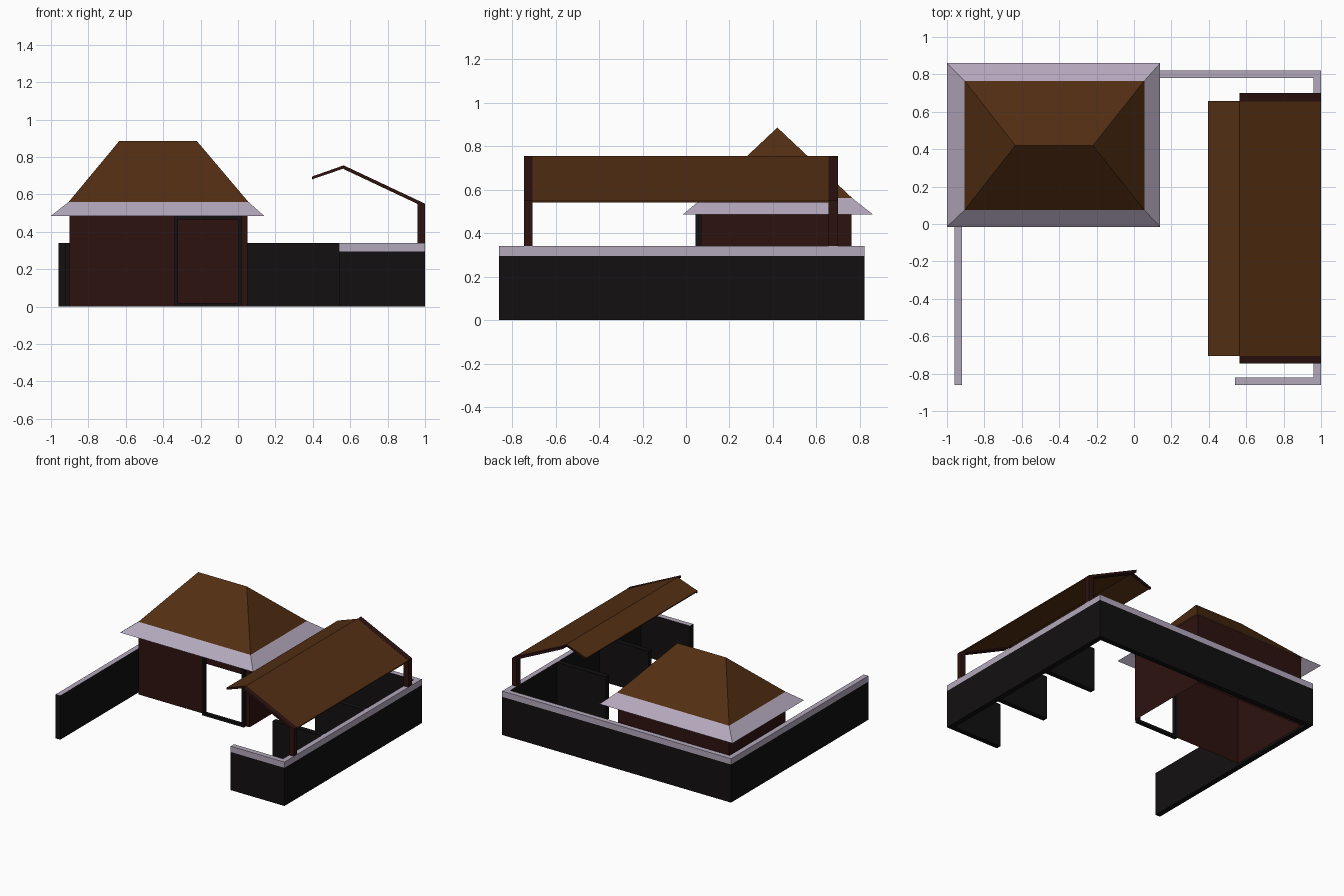
import bpy

if "Cube" in bpy.data.objects:
    bpy.data.objects.remove(bpy.data.objects["Cube"])


def material(name, rgb):
    m = bpy.data.materials.new(name)
    m.diffuse_color = (*rgb, 1)
    m.use_nodes = True
    m.node_tree.nodes["Principled BSDF"].inputs["Base Color"].default_value = m.diffuse_color
    return m


BROWN = material("roof_brown", (0.085, 0.027, 0.006))
RED = material("dark_red_wood", (0.026, 0.006, 0.005))
BLACK = material("dark_wall", (0.006, 0.005, 0.005))
LILAC = material("pale_trim", (0.45, 0.39, 0.50))


def mesh(name, verts, faces, *mats, slots=None):
    me = bpy.data.meshes.new(name)
    me.from_pydata(verts, [], faces)
    for m in mats:
        me.materials.append(m)
    if slots:
        for p, s in zip(me.polygons, slots):
            p.material_index = s
    me.update()
    ob = bpy.data.objects.new(name, me)
    bpy.context.collection.objects.link(ob)
    return ob


def box(name, x0, x1, y0, y1, z0, z1, mat):
    v = [(x, y, z) for z in (z0, z1) for x, y in ((x0, y0), (x1, y0), (x1, y1), (x0, y1))]
    f = [(3, 2, 1, 0), (4, 5, 6, 7)] + [(i, (i + 1) % 4, (i + 1) % 4 + 4, i + 4) for i in range(4)]
    return mesh(name, v, f, mat)


def prism(name, profile, y0, y1, mat):
    """Extrude an x-z profile along y."""
    n = len(profile)
    v = [(x, y, z) for y in (y0, y1) for x, z in profile]
    f = [tuple(range(n)), tuple(range(2 * n - 1, n - 1, -1))]
    f += [(i, i + n, (i + 1) % n + n, (i + 1) % n) for i in range(n)]
    return mesh(name, v, f, mat)


def rect(x0, x1, y0, y1, z):
    return [(x0, y0, z), (x1, y0, z), (x1, y1, z), (x0, y1, z)]


# Yard wall: section swept round the yard, pale on top and outer upper band
outer = [(-0.96, -0.86), (-0.96, 0.82), (1, 0.82), (1, -0.86), (0.54, -0.86)]
inner = [(-0.92, -0.86), (-0.92, 0.78), (0.96, 0.78), (0.96, -0.82), (0.54, -0.82)]
H, BAND = 0.34, 0.295
verts, faces, slots = [], [], []
for (ox, oy), (ix, iy) in zip(outer, inner):
    verts += [(ox, oy, 0), (ox, oy, BAND), (ox, oy, H), (ix, iy, H), (ix, iy, 0)]
for s in range(len(outer) - 1):
    for k in range(5):
        a, b = s * 5 + k, s * 5 + (k + 1) % 5
        faces.append((a, b, b + 5, a + 5))
        slots.append(1 if k in (1, 2) else 0)
last = len(verts) - 5
faces += [(4, 3, 2, 1, 0), tuple(range(last, last + 5))]
slots += [0, 0]
mesh("yard_wall", verts, faces, BLACK, LILAC, slots=slots)

# Stall partitions under the shelter
for i, y in enumerate((-0.35, 0.17)):
    box(f"stall_partition_{i + 1}", 0.54, 0.96, y, y + 0.04, 0, H, BLACK)

# House walls: open shell with a doorway in the front
X0, X1, Y0, Y1, TOP = -0.90, 0.05, 0.07, 0.76, 0.555
DX0, DX1, DTOP = -0.32, 0.0, 0.465
hv = rect(X0, X1, Y0, Y1, 0) + rect(X0, X1, Y0, Y1, TOP)
hv += [(DX0, Y0, 0), (DX0, Y0, DTOP), (DX0, Y0, TOP), (DX1, Y0, 0), (DX1, Y0, DTOP), (DX1, Y0, TOP)]
mesh("house_walls", hv,
     [(1, 2, 6, 5), (2, 3, 7, 6), (3, 0, 4, 7), (0, 8, 9, 10, 4), (11, 1, 5, 13, 12), (9, 12, 13, 10)], RED)

# Door frame
for name, x0, x1, z0, z1 in (("left_jamb", DX0 - 0.02, DX0, 0, 0.485), ("right_jamb", DX1, DX1 + 0.02, 0, 0.485),
                             ("sill", DX0, DX1, 0, 0.02), ("lintel", DX0, DX1, 0.465, 0.485)):
    box("door_" + name, x0, x1, 0.043, 0.072, z0, z1, BLACK)

# Hipped house roof and its pale sloping eaves
r = rect(-0.905, 0.055, 0.075, 0.765, 0.56)
mesh("house_roof", r + [(-0.635, 0.42, 0.885), (-0.22, 0.42, 0.885)],
     [(0, 1, 5, 4), (1, 2, 5), (2, 3, 4, 5), (3, 0, 4)], BROWN)
mesh("house_eaves", rect(-1.0, 0.14, -0.015, 0.86, 0.485) + r,
     [(i, (i + 1) % 4, (i + 1) % 4 + 4, i + 4) for i in range(4)], LILAC)

# Shelter roof: bent sheet with a long and a short slope
prism("shelter_roof", [(0.395, 0.695), (0.565, 0.755), (1.0, 0.548), (1.0, 0.54), (0.565, 0.747), (0.395, 0.687)],
      -0.705, 0.655, BROWN)

# End frames: wall post, rafter up to the ridge, short rafter under the front slope
for side, y0, y1, s0, s1 in (("front", -0.745, -0.705, -0.707, -0.69), ("back", 0.655, 0.70, 0.64, 0.657)):
    box(f"{side}_post", 0.96, 1.0, y0, y1, H, 0.55, RED)
    prism(f"{side}_rafter", [(0.565, 0.755), (1.0, 0.55), (1.0, 0.53), (0.565, 0.735)], y0, y1, RED)
    prism(f"{side}_short_rafter", [(0.395, 0.694), (0.565, 0.754), (0.565, 0.738), (0.395, 0.68)], s0, s1, RED)
